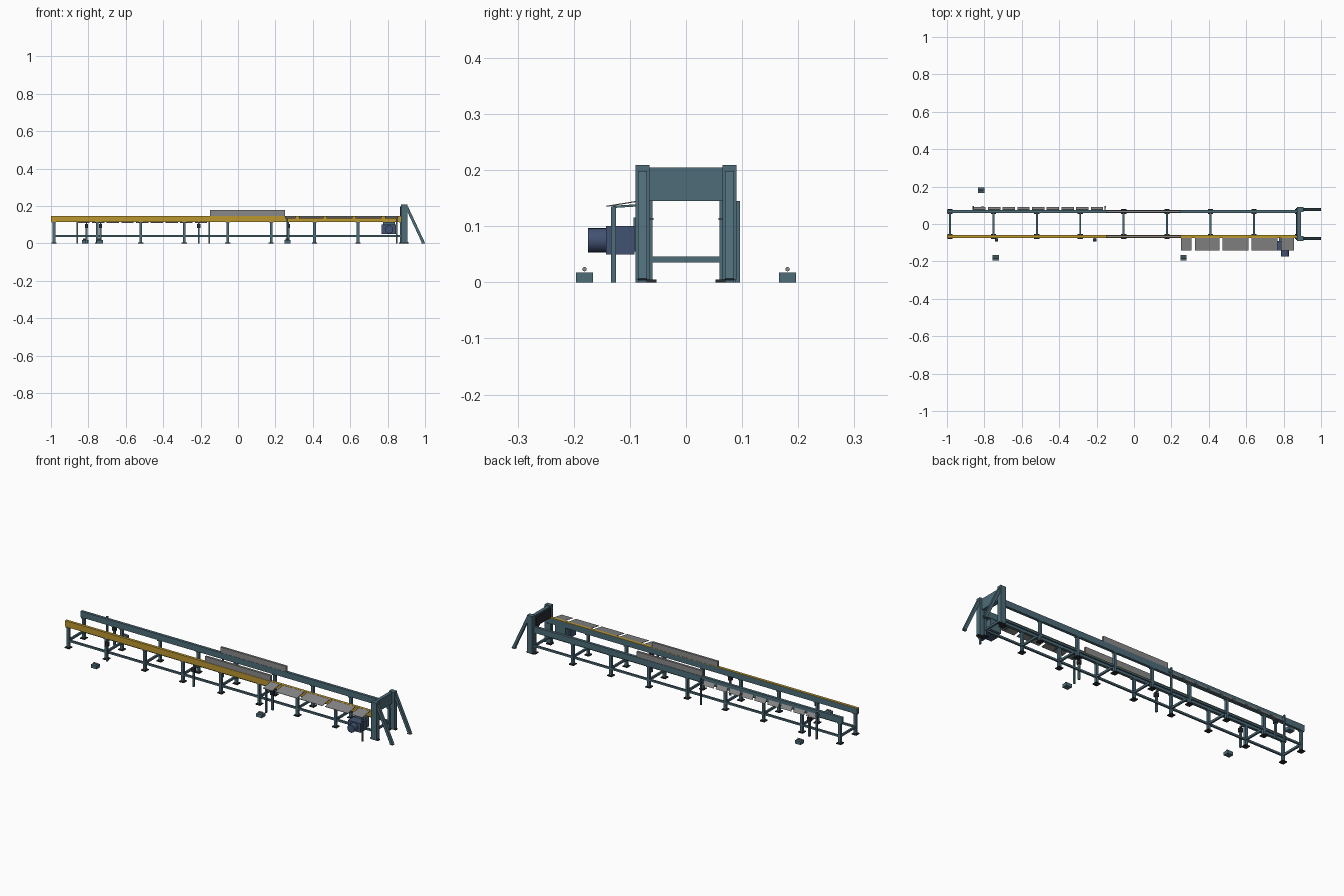
import bpy, math
from mathutils import Vector


def mat(name, c):
    m = bpy.data.materials.new(name)
    m.diffuse_color = (*c, 1)
    return m


STEEL = mat("steel_blue", (0.075, 0.15, 0.19))
YELLOW = mat("safety_yellow", (0.50, 0.31, 0.03))
DARK = mat("dark", (0.02, 0.025, 0.03))
MOTOR = mat("motor_blue", (0.055, 0.085, 0.17))
GREY = mat("plate_grey", (0.25, 0.25, 0.25))


def box(name, x, y, z, m):
    """Box from (min, max) ranges."""
    c = [(a + b) / 2 for a, b in (x, y, z)]
    bpy.ops.mesh.primitive_cube_add(size=1, location=c)
    o = bpy.context.object
    o.scale = [abs(b - a) for a, b in (x, y, z)]
    o.name = name
    o.data.materials.append(m)
    return o


def bar(name, p, q, w, d, m):
    """Rectangular bar between two points."""
    p, q = Vector(p), Vector(q)
    bpy.ops.mesh.primitive_cube_add(size=1, location=(p + q) / 2)
    o = bpy.context.object
    o.rotation_euler = (q - p).to_track_quat('Z', 'Y').to_euler()
    o.scale = (w, d, (q - p).length)
    o.name = name
    o.data.materials.append(m)
    return o


def cyl(name, loc, r, h, m, rot=(0, 0, 0), n=24):
    bpy.ops.mesh.primitive_cylinder_add(vertices=n, radius=r, depth=h, location=loc, rotation=rot)
    o = bpy.context.object
    o.name = name
    o.data.materials.append(m)
    bpy.ops.object.shade_smooth_by_angle()
    return o


# Side rails, with a yellow cover on the front one
box("back_rail", (-1, 0.88), (0.060, 0.075), (0.115, 0.148), STEEL)
box("front_rail", (-0.999, 0.88), (-0.072, -0.060), (0.115, 0.146), STEEL)
box("front_rail_cover", (-1, 0.88), (-0.075, -0.072), (0.115, 0.148), YELLOW)
box("front_rail_cap", (-1, 0.88), (-0.072, -0.060), (0.146, 0.148), YELLOW)

# Legs, foot plates and lower cross members
for i in range(9):
    x = -0.984 + i * 0.2322
    for s in (-1, 1):
        y = s * 0.067
        box("leg", (x - 0.007, x + 0.007), (y - 0.007, y + 0.007), (0.004, 0.116), STEEL)
        box("foot_plate", (x - 0.014, x + 0.014), (y - 0.0145, y + 0.0145), (0, 0.005), DARK)
        box("leg_top_plate", (x - 0.012, x + 0.012), (y - 0.009, y + 0.009), (0.111, 0.115), STEEL)
    box("cross_member", (x - 0.005, x + 0.005), (-0.062, 0.062), (0.035, 0.046), STEEL)
for s in (-1, 1):
    box("lower_rail", (-0.984, 0.875), (s * 0.067 - 0.005, s * 0.067 + 0.005), (0.035, 0.045), STEEL)

# Side guides on both rails
for s in (-1, 1):
    box("side_guide", (-0.15, 0.25), (s * 0.067 - 0.006, s * 0.067 + 0.006), (0.148, 0.178), GREY)

# End stop frame with braces and bumper
for s in (-1, 1):
    y = s * 0.0775
    box("end_column", (0.872, 0.905), (y - 0.0125, y + 0.0125), (0.005, 0.209), STEEL)
    box("end_column_foot", (0.866, 0.911), (y - 0.008, y + 0.008), (0, 0.007), DARK)
    bar("end_brace", (0.902, y, 0.195), (0.991, y, 0.004), 0.016, 0.015, STEEL)
    box("brace_foot", (0.980, 1.0), (y - 0.008, y + 0.008), (0, 0.004), STEEL)
box("end_beam", (0.874, 0.892), (-0.066, 0.066), (0.145, 0.205), STEEL)
box("bumper", (0.865, 0.874), (-0.064, 0.064), (0.148, 0.198), DARK)

# Sloping front shelf plates and their posts
for a, b in ((0.25, 0.307), (0.325, 0.457), (0.473, 0.612), (0.628, 0.767), (0.787, 0.855)):
    bar("shelf_plate", ((a + b) / 2, -0.074, 0.1465), ((a + b) / 2, -0.142, 0.1355), b - a, 0.002, GREY)
    bar("shelf_bracket", ((a + b) / 2, -0.075, 0.138), ((a + b) / 2, -0.13, 0.1345), 0.008, 0.004, STEEL)
for x in (0.262, 0.848):
    box("shelf_post", (x - 0.004, x + 0.004), (-0.134, -0.125), (0, 0.135), STEEL)

# Back hanging plates and their posts
for i in range(9):
    a = -0.86 + i * 0.0785
    bar("hanging_plate", (a + 0.034, 0.077, 0.130), (a + 0.034, 0.090, 0.109), 0.066, 0.003, GREY)
for x in (-0.86, -0.155):
    box("back_post", (x - 0.004, x + 0.004), (0.087, 0.096), (0, 0.145), STEEL)
    box("back_post_arm", (x - 0.003, x + 0.003), (0.073, 0.09), (0.125, 0.133), STEEL)

# Control posts with dark heads
for x, s in ((-0.81, 1), (-0.735, -1), (-0.21, -1), (0.27, -1)):
    y = s * 0.085
    box("control_post", (x - 0.005, x + 0.005), (y - 0.005, y + 0.005), (0, 0.09), STEEL)
    box("control_head", (x - 0.009, x + 0.009), (y - 0.009, y + 0.008), (0.083, 0.105), DARK)
    box("control_arm", (x - 0.004, x + 0.004), (y, s * 0.065), (0.108, 0.116), STEEL)
    box("control_neck", (x - 0.003, x + 0.003), (y - 0.003, y + 0.003), (0.104, 0.116), STEEL)

# Foot switches standing on the floor
for x, s in ((-0.817, 1), (-0.74, -1), (0.265, -1)):
    y = s * 0.181
    box("foot_switch", (x - 0.017, x + 0.017), (y - 0.015, y + 0.015), (0, 0.018), STEEL)
    cyl("foot_switch_bar", (x, y, 0.0235), 0.004, 0.022, GREY, (0, math.pi / 2, 0), 12)

# Drive motor and gearbox
box("gearbox", (0.768, 0.845), (-0.143, -0.092), (0.05, 0.10), MOTOR)
box("gearbox_mount", (0.775, 0.84), (-0.094, -0.062), (0.055, 0.116), STEEL)
cyl("motor", (0.808, -0.158, 0.075), 0.0215, 0.034, MOTOR, (math.pi / 2, 0, 0))
